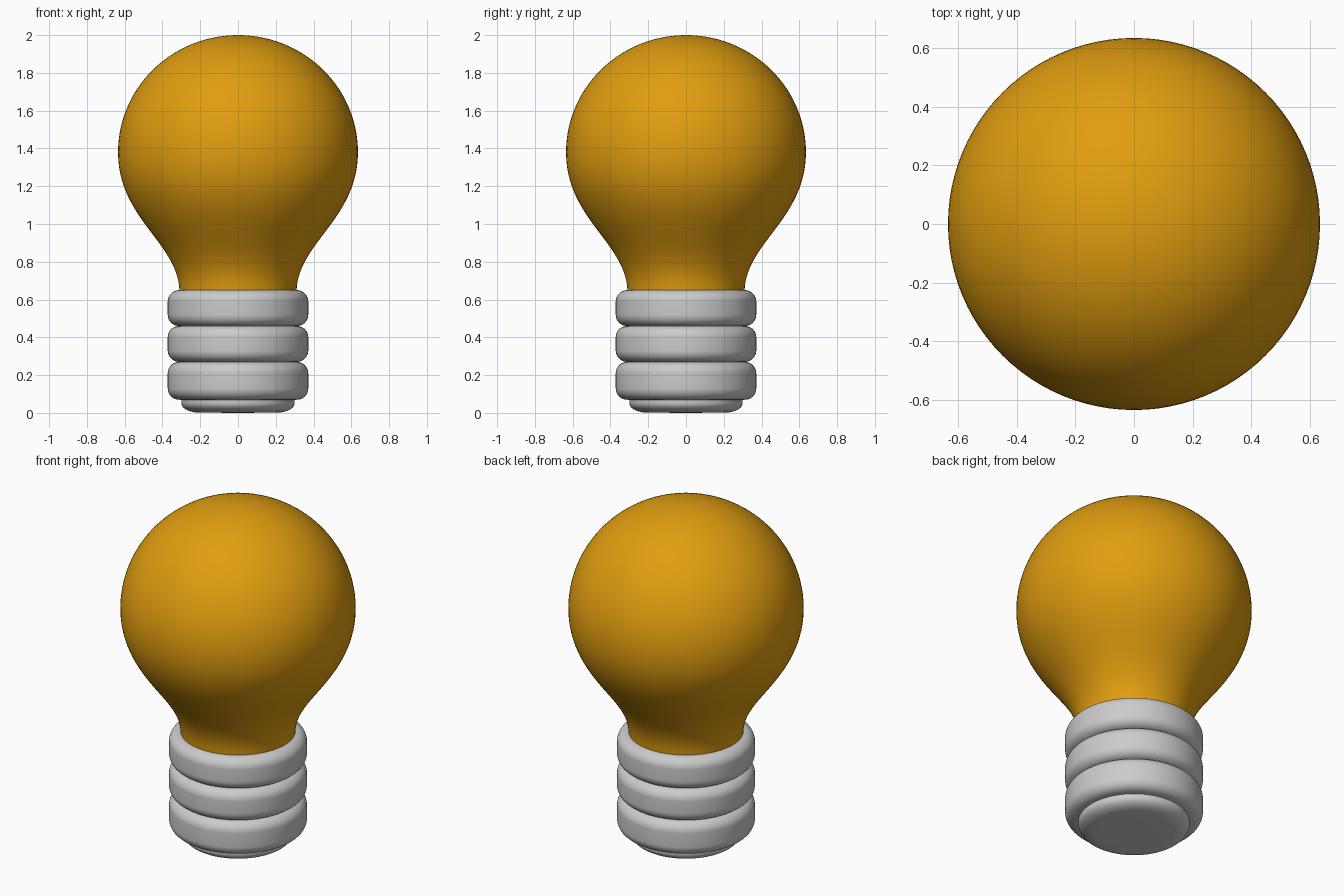
import bpy, bmesh, math
from mathutils import Vector
from mathutils.geometry import interpolate_bezier

if "Cube" in bpy.data.objects:
    bpy.data.objects.remove(bpy.data.objects["Cube"])


def lathe(name, profile, segments=96):
    """Spin an (r, z) profile, ordered bottom to top, around the z axis."""
    bm = bmesh.new()
    verts = [bm.verts.new((r, 0, z)) for r, z in profile]
    edges = [bm.edges.new(pair) for pair in zip(verts, verts[1:])]
    bmesh.ops.spin(bm, geom=verts + edges, cent=(0, 0, 0), axis=(0, 0, 1),
                   angle=math.tau, steps=segments, use_duplicate=False)
    bmesh.ops.remove_doubles(bm, verts=bm.verts, dist=1e-5)
    bmesh.ops.recalc_face_normals(bm, faces=bm.faces)
    mesh = bpy.data.meshes.new(name)
    bm.to_mesh(mesh)
    bm.free()
    obj = bpy.data.objects.new(name, mesh)
    bpy.context.collection.objects.link(obj)
    bpy.ops.object.select_all(action='DESELECT')
    obj.select_set(True)
    bpy.context.view_layer.objects.active = obj
    bpy.ops.object.shade_smooth_by_angle(angle=math.radians(40))
    return obj


def arc(r, z, rr, rz, a0, a1, n=10):
    """Elliptical arc of profile points, angles in degrees."""
    angles = [math.radians(a0 + (a1 - a0) * i / n) for i in range(n + 1)]
    return [(r + rr * math.cos(a), z + rz * math.sin(a)) for a in angles]


# Glass bulb: S-curved neck flowing into a round crown
neck = interpolate_bezier(Vector((0.31, 0.65, 0)), Vector((0.32, 0.90, 0)),
                          Vector((0.635, 1.03, 0)), Vector((0.635, 1.38, 0)), 28)
crown = arc(0, 1.38, 0.635, 0.62, 0, 90, 28)
crown[-1] = (0, 2.0)
bulb = lathe("glass_bulb", [(p.x, p.y) for p in neck] + crown[1:])
amber = bpy.data.materials.new("amber_glass")
amber.diffuse_color = (0.75, 0.34, 0.005, 1)
amber.use_nodes = True
amber.node_tree.nodes["Principled BSDF"].inputs["Base Color"].default_value = amber.diffuse_color
bulb.data.materials.append(amber)

# Screw base: three stacked rounded rings with tight grooves between them
profile = [(0.28, 0.065)]
for bottom, top in ((0.07, 0.27), (0.27, 0.46), (0.46, 0.65)):
    profile += arc(0.312, bottom + 0.06, 0.06, 0.06, -90, 0)
    profile += arc(0.312, top - 0.06, 0.06, 0.06, 0, 90)
profile.append((0.30, 0.65))
clean = [profile[0]]
for p in profile[1:]:
    if math.dist(p, clean[-1]) > 1e-4:
        clean.append(p)
lathe("screw_base", clean)

# Contact cap under the base, with a softly rounded rim
cap = [(0, 0), (0.12, 0.001)] + arc(0.21, 0.052, 0.09, 0.05, -90, 0) + [(0.30, 0.08)]
lathe("contact_cap", cap)
